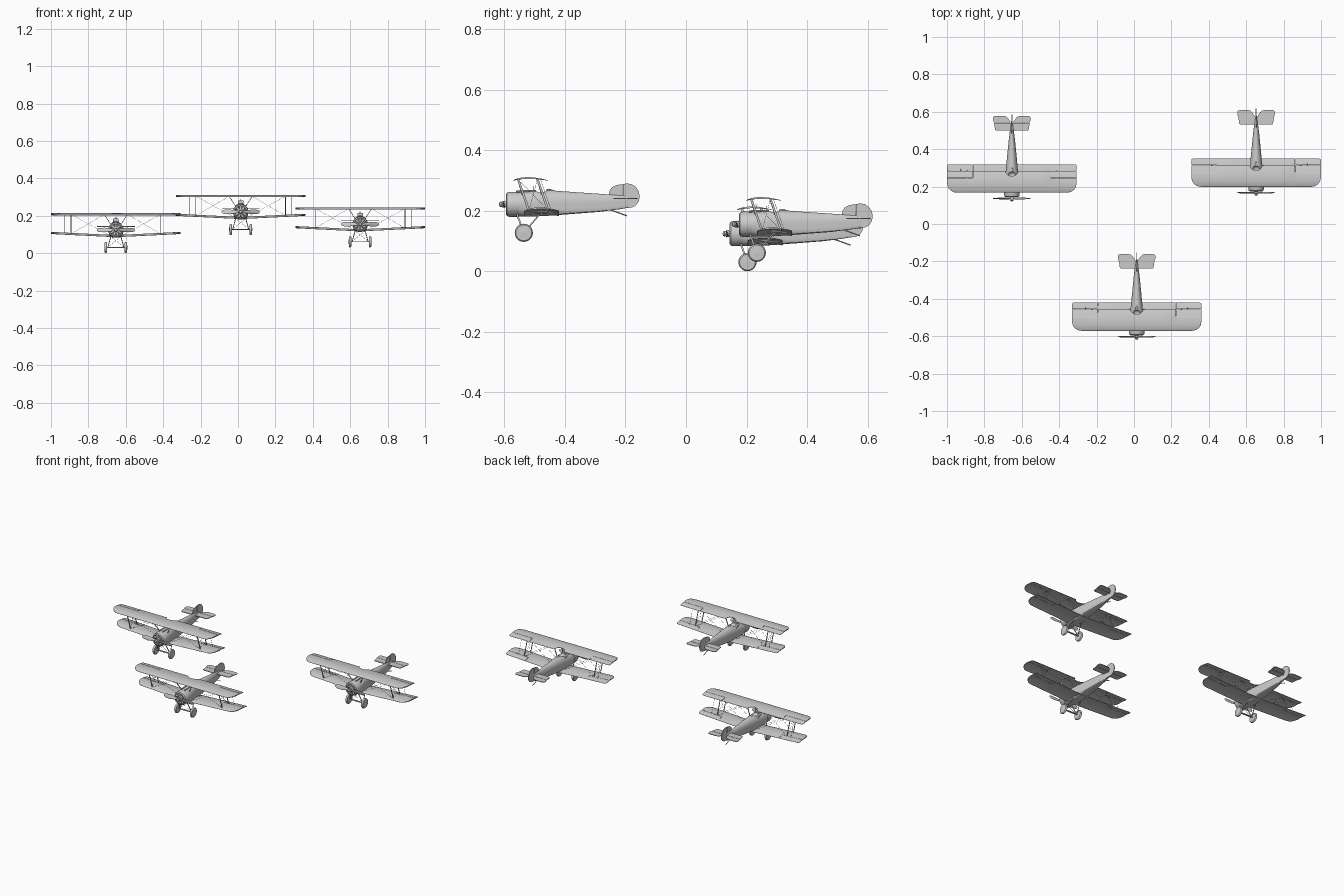
import bpy, bmesh
from math import sin, cos, pi, sqrt, radians
from mathutils import Vector

if "Cube" in bpy.data.objects:
    bpy.data.objects.remove(bpy.data.objects["Cube"])


def loft(name, rings, closed=False):
    """Skin a list of equal-length rings; ends capped unless the loft closes on itself."""
    bm = bmesh.new()
    vs = [[bm.verts.new(p) for p in r] for r in rings]
    n = len(rings[0])
    pairs = list(zip(vs, vs[1:])) + ([(vs[-1], vs[0])] if closed else [])
    for a, b in pairs:
        for i in range(n):
            j = (i + 1) % n
            bm.faces.new((a[i], a[j], b[j], b[i]))
    if not closed:
        bm.faces.new(vs[0])
        bm.faces.new(vs[-1])
    bmesh.ops.recalc_face_normals(bm, faces=bm.faces)
    me = bpy.data.meshes.new(name)
    bm.to_mesh(me)
    bm.free()
    ob = bpy.data.objects.new(name, me)
    bpy.context.collection.objects.link(ob)
    return ob


def lathe(name, prof, zc, n=32, closed=False):
    """Revolve (y, radius) points about the thrust line."""
    return loft(name, [[(r * cos(2 * pi * i / n), y, zc + r * sin(2 * pi * i / n))
                        for i in range(n)] for y, r in prof], closed)


def rod(name, a, b, r, n=8):
    a, b = Vector(a), Vector(b)
    q = (b - a).to_track_quat('Z', 'Y')
    return loft(name, [[p + q @ Vector((r * cos(2 * pi * i / n), r * sin(2 * pi * i / n), 0))
                        for i in range(n)] for p in (a, b)])


def strut(name, a, b, rx=.0018, ry=.004, n=10):
    """Streamlined strut with an oval section, long in the flight direction."""
    return loft(name, [[(p[0] + rx * cos(2 * pi * i / n), p[1] + ry * sin(2 * pi * i / n), p[2])
                        for i in range(n)] for p in (a, b)])


def plate(name, pts, t, upright=False, z=0):
    """Thin flat plate: outline in (x, y), or in (y, z) when upright."""
    if upright:
        return loft(name, [[(s, u, v) for u, v in pts] for s in (-t, t)])
    return loft(name, [[(u, v, z + s) for u, v in pts] for s in (-t, t)])


# ---- wings: cambered thin sections, rounded leading tips, separate ailerons
CH, HALF, AIL_X, AIL_Y = .115, .346, .208, .078


def section(x, a, b, y0, z, n=12):
    """Airfoil slice at x between chord positions a and b."""
    top, bot = [], []
    for i in range(n + 1):
        c = a + (b - a) * (1 - cos(pi * i / n)) / 2
        f = c / CH
        zc = z + .008 * 4 * f * (1 - f) * (1.25 - .5 * f)
        h = .0007 + .0027 * sqrt(max(0, f)) * (1 - f) * 2
        if i in (0, n):
            h = max(h * .8, .0005)
        top.append((x, y0 + c, zc + h))
        bot.append((x, y0 + c, zc - h))
    return top + bot[::-1]


def lead(x):
    d = (abs(x) - (HALF - .05)) / .05
    return .05 * (1 - sqrt(max(0, 1 - d * d))) if d > 0 else 0


def wing(name, y0, z0, rise, cut):
    half = [0, .012, .022, .028, .032, .034, .06, .13, AIL_X, AIL_X + .0005, .25, .297,
            .31, .32, .33, .338, .343, HALF]
    xs = [-x for x in half[:0:-1]] + half

    def trail(x):
        x = abs(x)
        if cut and x < .033:
            return CH - .027 * sqrt(1 - (x / .033) ** 2)
        return CH if x <= AIL_X else AIL_Y
    zz = lambda x: z0 + rise * abs(x) / HALF
    loft(name, [section(x, lead(x), trail(x), y0, zz(x)) for x in xs])
    for s in (-1, 1):
        loft(name + "_aileron", [section(s * x, AIL_Y + .0015, CH - e, y0, zz(x))
                                 for x, e in ((AIL_X + .002, 0), (.27, 0), (.336, 0),
                                              (.343, .002), (HALF, .006))])


UY, UZ, LY, LZ, RISE = .047, .203, .083, .086, .017
wing("upper_wing", UY, UZ, 0, True)
wing("lower_wing", LY, LZ, RISE, False)

# ---- fuselage: round at the nose, square-bottomed and tapering to the tail
rings = []
for y, w, zb, zt, e in ((.062, .040, .083, .165, 2), (.085, .040, .083, .168, 2.6),
                        (.12, .037, .084, .170, 4), (.16, .033, .086, .171, 6),
                        (.24, .0255, .092, .165, 8), (.33, .0165, .099, .159, 8),
                        (.40, .008, .108, .154, 8), (.428, .003, .113, .151, 8)):
    zm, h = (zb + zt) / 2, (zt - zb) / 2
    ring = []
    for i in range(40):
        c, s = cos(2 * pi * i / 40), sin(2 * pi * i / 40)
        k = 2 if s > 0 else e
        r = (abs(c) ** k + abs(s) ** k) ** (-1 / k)
        ring.append((w * r * c, y, zm + h * r * s))
    rings.append(ring)
body = loft("fuselage", rings)

# cockpit opening
cutter = lathe("cockpit_cutter", [(.139 - .021 * cos(pi * i / 12), .021 * sin(pi * i / 12) + 1e-4)
                                  for i in range(13)], .172, 24)
cutter.hide_render = True
mod = body.modifiers.new("cockpit", 'BOOLEAN')
mod.object, mod.solver = cutter, 'EXACT'
bpy.context.view_layer.objects.active = body
bpy.ops.object.modifier_apply(modifier=mod.name)
bpy.data.objects.remove(cutter)
lathe("cockpit_rim_pad", [(.156, .001), (.157, .006), (.172, .006), (.185, .001)], .168, 16)

# ---- open cowling with radial engine
ZC = .124
lathe("cowling", [(.066, .0415), (.034, .0415), (.027, .039), (.023, .033), (.0235, .030),
                  (.029, .034), (.036, .038), (.066, .038)], ZC, 40, True)
lathe("crankcase", [(.024, .012), (.026, .016), (.05, .016), (.062, .018)], ZC, 24)
for i in range(9):
    a = 2 * pi * i / 9 + pi / 2
    d = Vector((cos(a), 0, sin(a)))
    o = Vector((0, .04, ZC))
    rod("engine_cylinder", o + d * .012, o + d * .036, .0065, 12)
    for k in range(4):
        rod("cooling_fin", o + d * (.02 + .004 * k), o + d * (.0215 + .004 * k), .008, 12)

# ---- propeller: twisted blades and hub
blade = []
for x, c, t in ((-.102, .004, .0006), (-.098, .016, .001), (-.085, .024, .0015), (-.06, .026, .002),
                (-.03, .018, .003), (-.01, .010, .004), (.01, .010, .004), (.03, .018, .003),
                (.06, .026, .002), (.085, .024, .0015), (.098, .016, .001), (.102, .004, .0006)):
    tw = radians(22 if x > 0 else -22) * (1.3 - abs(x) * 7)
    blade.append([(x, .0155 + t * cos(u) * cos(tw) - c / 2 * sin(u) * sin(tw),
                   ZC + t * cos(u) * sin(tw) + c / 2 * sin(u) * cos(tw))
                  for u in [2 * pi * i / 14 for i in range(14)]])
loft("propeller", blade)
lathe("propeller_hub", [(0, .002), (.002, .007), (.007, .0095), (.012, .007), (.013, .011),
                        (.019, .011), (.026, .007)], ZC, 20)

# ---- tail surfaces
plate("tailplane", [(-.084, .379), (.084, .379), (.090, .383), (.095, .419), (-.095, .419),
                    (-.090, .383)], .002, z=.143)
for s in (-1, 1):
    plate("elevator", [(s * x, y) for x, y in
                       ((.005, .421), (.096, .421), (.101, .438), (.100, .449), (.095, .455),
                        (.085, .457), (.045, .457), (.032, .454), (.022, .446))], .0018, z=.143)
plate("fin", [(.362, .152), (.366, .170), (.373, .180), (.386, .187), (.408, .191), (.408, .148)],
      .002, True)
plate("rudder", [(.4095, .148), (.4095, .191), (.425, .193), (.44, .190), (.453, .181), (.462, .167),
                 (.465, .15), (.462, .134), (.453, .121), (.441, .114), (.428, .112)], .0022, True)
rod("tail_skid", (0, .365, .107), (0, .423, .086), .002)

# ---- struts, undercarriage, guns and bracing wires
rod("axle", (-.06, .082, .030), (.06, .082, .030), .0022)
strut("spreader_bar", (0, .082, .0285), (0, .082, .0315), .047, .006, 16)
for s in (-1, 1):
    wheel = loft("wheel", [[(s * x, .082 + r * cos(2 * pi * i / 28), .030 + r * sin(2 * pi * i / 28))
                            for i in range(28)] for x, r in
                           ((.0465, .005), (.048, .022), (.0475, .026), (.050, .029), (.0535, .030),
                            (.057, .029), (.0595, .026), (.059, .022), (.062, .005))])
    strut("gear_front_strut", (s * .043, .082, .030), (s * .027, .060, .090), .002, .0032)
    strut("gear_rear_strut", (s * .043, .082, .030), (s * .027, .132, .088), .002, .0032)
    rod("gear_wire", (s * .043, .080, .032), (-s * .027, .062, .088), .0006, 5)
    rod("machine_gun", (s * .012, .056, .167), (s * .012, .122, .168), .0035, 10)
    rod("control_rod", (s * .273, UY + .09, UZ + .004), (s * .273, LY + .09, LZ + .017), .0007, 6)
    zl = LZ + RISE * .24 / HALF + .005
    for dy, tag in ((.016, "front"), (.080, "rear")):
        top, low = (s * .24, UY + dy, UZ + .005), (s * .24, LY + dy, zl)
        strut(tag + "_wing_strut", low, top)
        strut(tag + "_cabane_strut", (s * .028, UY + dy + .017, .155), (s * .062, UY + dy, UZ + .005))
        rod("flying_wire", (s * .034, LY + dy, LZ + .008), top, .0006, 5)
        rod("landing_wire", (s * .062, UY + dy, UZ + .004), low, .0006, 5)
    rod("bay_wire", (s * .24, UY + .016, UZ + .004), (s * .24, LY + .080, zl), .0005, 5)
    rod("bay_wire", (s * .24, UY + .080, UZ + .004), (s * .24, LY + .016, zl), .0005, 5)
plate("windscreen", [(-.014, .112), (.014, .112), (.012, .1135), (-.012, .1135)], .009, z=.176)

# ---- smooth shading, then three aircraft in formation
parts = list(bpy.context.collection.objects)
for ob in parts:
    ob.select_set(True)
bpy.context.view_layer.objects.active = parts[0]
bpy.ops.object.shade_smooth_by_angle(angle=radians(35))
for tag, off in (("left", (-.653, .121, 0)), ("right", (.653, .152, .031))):
    for ob in parts:
        dup = ob.copy()
        dup.name = tag + "_" + ob.name
        dup.location = off
        bpy.context.collection.objects.link(dup)
for ob in parts:
    ob.location = (.0144, -.618, .097)
